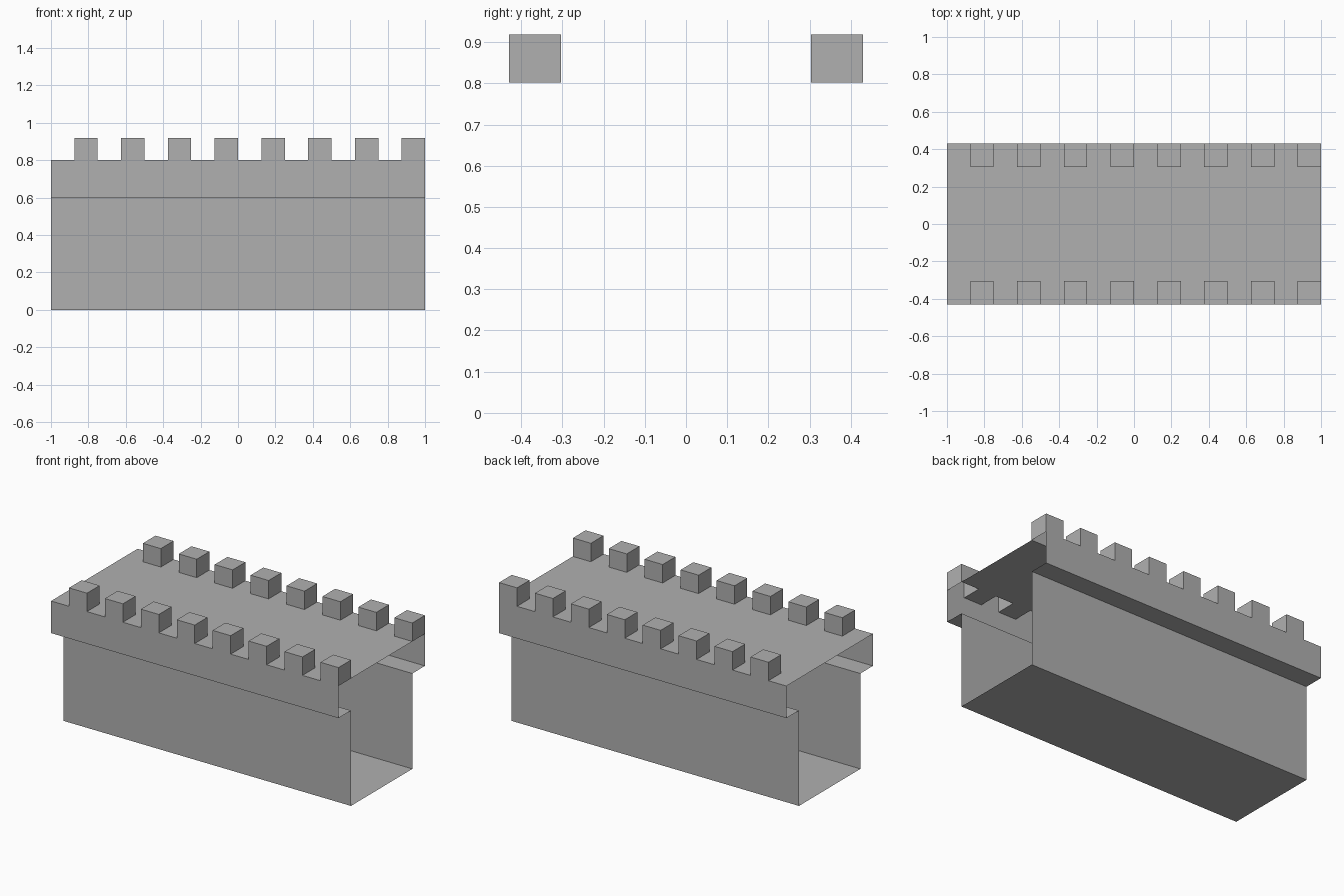
import bpy
import bmesh

if "Cube" in bpy.data.objects:
    bpy.data.objects.remove(bpy.data.objects["Cube"])

COLS = 16            # grid columns along the wall
MERLON_H = 0.116     # battlement height

# Cross-section of the hollow wall (y, z), counter-clockwise seen from +x
PROFILE = [(-0.305, 0), (0.305, 0), (0.305, 0.6), (0.43, 0.6),
           (0.43, 0.802), (0.304, 0.802), (-0.304, 0.802), (-0.43, 0.802),
           (-0.43, 0.6), (-0.305, 0.6)]
DECK_EDGES = (4, 6)  # profile segments that carry battlements

bm = bmesh.new()

# Sweep the open-ended shell along x
rings = [[bm.verts.new((-1 + 2 * c / COLS, y, z)) for y, z in PROFILE]
         for c in range(COLS + 1)]
merlon_faces = []
n = len(PROFILE)
for c in range(COLS):
    a, b = rings[c], rings[c + 1]
    for i in range(n):
        j = (i + 1) % n
        face = bm.faces.new((a[i], a[j], b[j], b[i]))
        if i in DECK_EDGES and c % 2 == 1:
            merlon_faces.append(face)

# Raise every second deck-edge cell into a hollow battlement
raised = bmesh.ops.extrude_discrete_faces(bm, faces=merlon_faces)["faces"]
for v in {v for f in raised for v in f.verts}:
    v.co.z += MERLON_H
bmesh.ops.remove_doubles(bm, verts=bm.verts[:], dist=1e-5)

mesh = bpy.data.meshes.new("castle_wall")
bm.to_mesh(mesh)
bm.free()

# Dark grey stone
stone = bpy.data.materials.new("stone")
stone.diffuse_color = (0.435, 0.435, 0.435, 1)
stone.use_nodes = True
stone.node_tree.nodes["Principled BSDF"].inputs["Base Color"].default_value = stone.diffuse_color
mesh.materials.append(stone)

wall = bpy.data.objects.new("castle_wall", mesh)
bpy.context.collection.objects.link(wall)
